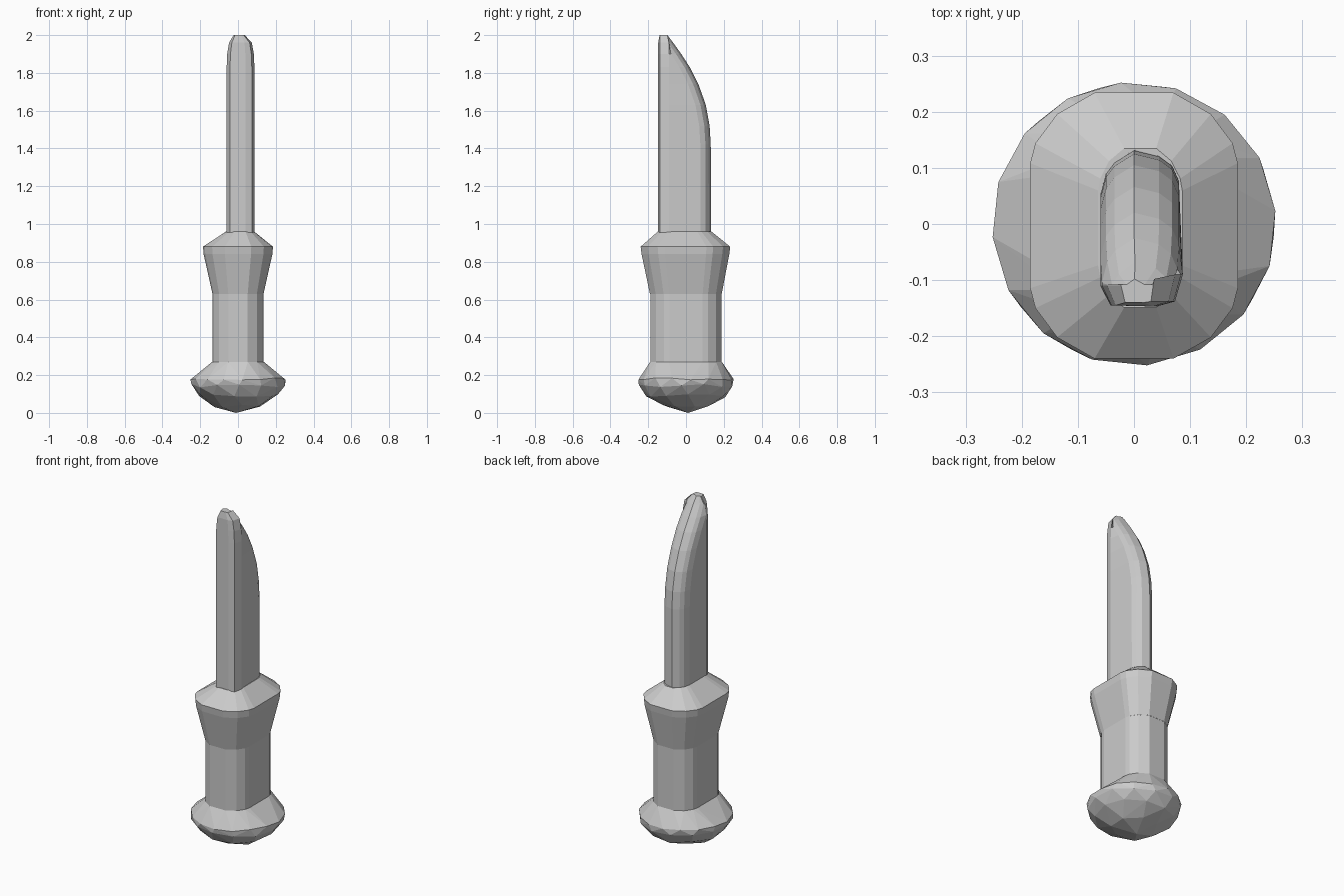
import bpy, bmesh, math, random

if "Cube" in bpy.data.objects:
    bpy.data.objects.remove(bpy.data.objects["Cube"])

random.seed(4)


def finish(name, bm):
    bmesh.ops.recalc_face_normals(bm, faces=bm.faces)
    mesh = bpy.data.meshes.new(name)
    bm.to_mesh(mesh)
    bm.free()
    obj = bpy.data.objects.new(name, mesh)
    bpy.context.collection.objects.link(obj)
    return obj


def loft(name, rings, cap_bottom=False, cap_top=False):
    bm = bmesh.new()
    loops = [[bm.verts.new(p) for p in ring] for ring in rings]
    n = len(loops[0])
    for a, b in zip(loops, loops[1:]):
        for i in range(n):
            j = (i + 1) % n
            bm.faces.new((a[i], a[j], b[j], b[i]))
    if cap_bottom:
        bm.faces.new(loops[0][::-1])
    if cap_top:
        bm.faces.new(loops[-1])
    return finish(name, bm)


# Rounded rectangular outline, one quadrant mirrored to all four
QUAD = [(1, .47), (.95, .62), (.74, .84), (.38, 1)]
OUTLINE = (QUAD + [(-x, y) for x, y in QUAD[::-1]]
           + [(-x, -y) for x, y in QUAD] + [(x, -y) for x, y in QUAD[::-1]])


def handle_ring(rx, ry, z, cx=0.0, cy=0.0):
    return [(cx + x * rx, cy + y * ry, z) for x, y in OUTLINE]


# Grip
loft("grip", [handle_ring(.135, .188, .26), handle_ring(.135, .188, .63)])

# Flared guard with sloping shoulder
loft("guard", [handle_ring(.135, .19, .63, 0, -.001),
               handle_ring(.182, .232, .84, 0, -.003),
               handle_ring(.185, .237, .88, 0, -.003),
               handle_ring(.075, .142, .96, .011, -.007)], cap_top=True)

# Blade: fixed spine, cutting edge sweeping back toward the tip
SPINE = [(-.06, -.11), (-.042, -.145), (.04, -.147), (.073, -.138), (.087, -.09)]
EDGE = [(.08, -.055), (.068, -.028), (.045, -.011), (0, 0), (-.035, -.022),
        (-.05, -.042), (-.06, -.08)]
BLADE = [(.955, .132), (1.42, .131), (1.52, .125), (1.63, .105), (1.74, .066),
         (1.83, .02), (1.90, -.025), (1.96, -.068)]


def blade_ring(z, back, squeeze=1.0):
    pts = SPINE + [(x, max(back + dy, -.108)) for x, dy in EDGE]
    return [(.01 + (x - .01) * squeeze, y, z) for x, y in pts]


rings = [blade_ring(z, b, 1 if z < 1.88 else (.96 if z < 1.93 else .82))
         for z, b in BLADE]
rings.append([(.005 + (x - .01) * .4, max(-.14, min(-.098, y)), 2.0)
              for x, y, z in blade_ring(2.0, -.098)])
loft("blade", rings, cap_top=True)

# Pommel: faceted dome below a shoulder that narrows into the grip
bm = bmesh.new()
for p in handle_ring(.137, .19, .27):
    bm.verts.new(p)
for count, r, z, wobble in [(16, .253, .18, .006), (13, .25, .145, .012),
                            (11, .212, .088, .012), (7, .125, .04, .01)]:
    start = random.random()
    for i in range(count):
        a = 2 * math.pi * (i + start) / count
        bm.verts.new((r * math.cos(a), r * math.sin(a),
                      z + random.uniform(-wobble, wobble)))
bm.verts.new((-.01, .01, 0))
res = bmesh.ops.convex_hull(bm, input=bm.verts)
loose = [g for g in bm.verts if not g.link_faces]
bmesh.ops.delete(bm, geom=loose, context='VERTS')
# open the top where it meets the grip
top = [f for f in bm.faces if all(v.co.z > .265 for v in f.verts)]
bmesh.ops.delete(bm, geom=top, context='FACES')
finish("pommel", bm)
